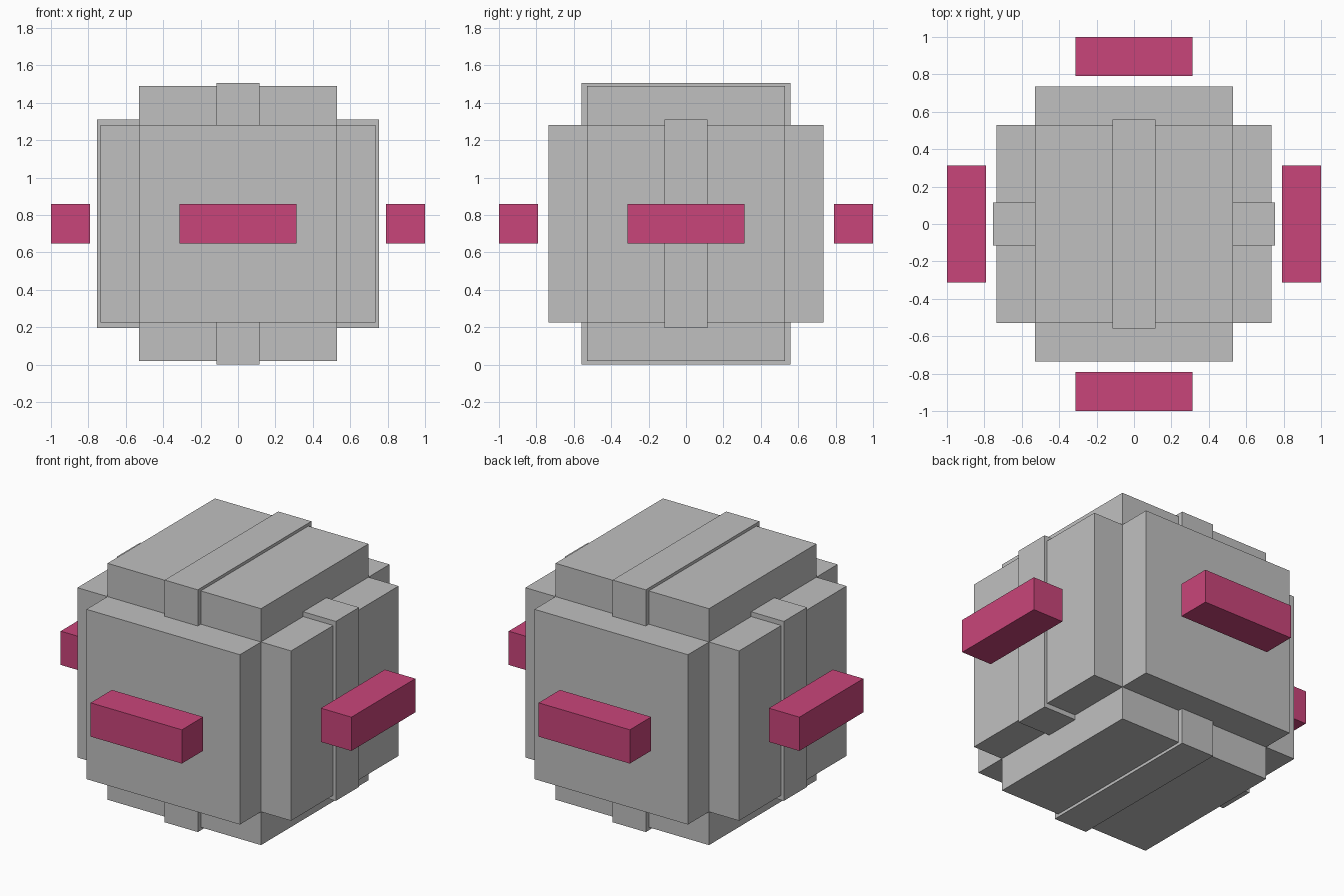
import bpy

# Remove the default cube
if "Cube" in bpy.data.objects:
    bpy.data.objects.remove(bpy.data.objects["Cube"], do_unlink=True)


def make_material(name, color):
    mat = bpy.data.materials.new(name)
    mat.use_nodes = True
    mat.diffuse_color = color
    mat.node_tree.nodes["Principled BSDF"].inputs["Base Color"].default_value = color
    return mat


grey = make_material("light_grey", (0.527, 0.527, 0.527, 1))
pink = make_material("pink", (0.584, 0.060, 0.195, 1))

MID = 0.753  # height of the model's centre


def box(name, half, mat, x=0, y=0):
    """Box at mid height, given by its half sizes."""
    bpy.ops.mesh.primitive_cube_add(size=2, location=(x, y, MID))
    obj = bpy.context.object
    obj.name = name
    obj.scale = half
    bpy.ops.object.transform_apply(location=False, rotation=False, scale=True)
    obj.data.materials.append(mat)
    return obj


# Core: three crossing blocks, one along each axis
SIDE, REACH = 0.528, 0.735
for axis, name in enumerate(("core_sideways", "core_lengthways", "core_upright")):
    half = [SIDE] * 3
    half[axis] = REACH
    box(name, half, grey)

# Raised bands over top and bottom, and over the left and right sides
box("band_top_bottom", (0.114, 0.558, MID), grey)
box("band_sides", (MID, 0.114, 0.558), grey)

# Four floating bars around the middle
LONG, THICK, OUT = 0.314, 0.105, 0.895
for sign, side in ((1, "left"), (-1, "right")):
    box(side + "_bar", (THICK, LONG, THICK), pink, x=sign * OUT)
for sign, side in ((1, "back"), (-1, "front")):
    box(side + "_bar", (LONG, THICK, THICK), pink, y=sign * OUT)
